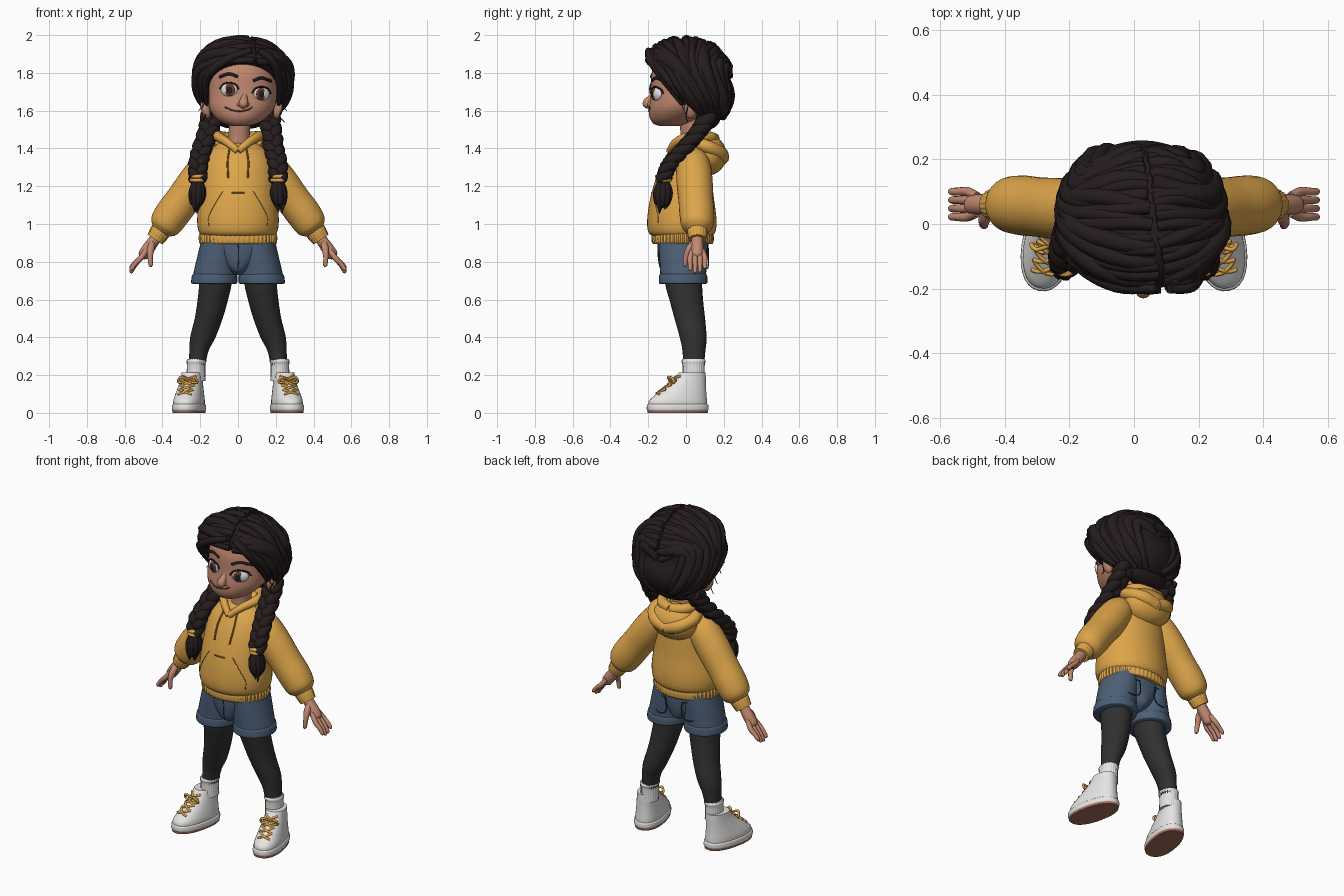
import bpy, bmesh, math, random
from math import sin, cos, pi
from mathutils import Vector, Matrix, Euler
from mathutils.bvhtree import BVHTree

random.seed(4)
if "Cube" in bpy.data.objects:
    bpy.data.objects.remove(bpy.data.objects["Cube"])


def material(name, *rgb):
    m = bpy.data.materials.new(name)
    m.use_nodes = True
    m.diffuse_color = (*rgb, 1)
    m.node_tree.nodes["Principled BSDF"].inputs["Base Color"].default_value = (*rgb, 1)
    return m


HAIR = material("dark hair", .019, .012, .012)
SKIN = material("skin", .54, .25, .165)
YELLOW = material("mustard cloth", .72, .375, .068)
SEAM = material("mustard seam", .28, .135, .022)
DENIM = material("denim", .072, .115, .18)
NAVY = material("denim seam", .025, .04, .07)
TIGHTS = material("charcoal tights", .03, .03, .031)
WHITE = material("off white", .79, .78, .77)
BROWN = material("brown rubber", .36, .15, .105)
LIPS = material("dark brown", .14, .045, .03)


def smooth(rows, steps=6):
    """Catmull-Rom samples through rows of any width."""
    rows = [Vector(r) for r in rows]
    p = [rows[0] * 2 - rows[1]] + rows + [rows[-1] * 2 - rows[-2]]
    out = []
    for a, b, c, d in zip(p, p[1:], p[2:], p[3:]):
        for k in range(steps):
            t = k / steps
            out.append(.5 * (2 * b + (c - a) * t + (2 * a - 5 * b + 4 * c - d) * t * t
                             + (3 * b - a - 3 * c + d) * t ** 3))
    return out + [rows[-1]]


def loft(rows, n=32, power=2, rib=0, ribs=30, steps=5):
    """Level rings from rows of x, y, z, x radius, y radius."""
    rings = []
    for x, y, z, rx, ry in smooth(rows, steps):
        ring = []
        for k in range(n):
            a = 2 * pi * k / n
            g = 1 + rib * cos(ribs * a)
            c, s = [math.copysign(abs(f) ** (2 / power), f) * g for f in (cos(a), sin(a))]
            ring.append(Vector((x + rx * c, y + ry * s, z)))
        rings.append(ring)
    return rings


def tube(rows, n=10, steps=5, rib=0, ribs=16):
    """Rings across a path from rows of x, y, z, radius."""
    pts = smooth(rows, steps) if steps else [Vector(r) for r in rows]
    rings, side = [], Vector((.3, 1, .2))
    for i, p in enumerate(pts):
        t = (pts[min(i + 1, len(pts) - 1)].xyz - pts[max(i - 1, 0)].xyz).normalized()
        side = (side - t * side.dot(t)).normalized()
        up = t.cross(side)
        rings.append([p.xyz + (side * cos(a) + up * sin(a)) * p[3] * (1 + rib * cos(ribs * a))
                      for a in (2 * pi * k / n for k in range(n))])
    return rings


def finish(name, bm, mat):
    bmesh.ops.recalc_face_normals(bm, faces=bm.faces)
    me = bpy.data.meshes.new(name)
    bm.to_mesh(me)
    bm.free()
    me.materials.append(mat)
    me.shade_smooth()
    me.set_sharp_from_angle(angle=math.radians(50))
    ob = bpy.data.objects.new(name, me)
    bpy.context.collection.objects.link(ob)
    return ob


def skin(name, mat, *strips):
    bm = bmesh.new()
    for rings in strips:
        vs = [[bm.verts.new(p) for p in r] for r in rings]
        n = len(vs[0])
        for a, b in zip(vs, vs[1:]):
            for k in range(n):
                bm.faces.new((a[k], a[(k + 1) % n], b[(k + 1) % n], b[k]))
        bm.faces.new(vs[0][::-1])
        bm.faces.new(vs[-1])
    return finish(name, bm, mat)


def blob(name, mat, loc, size, rot=(0, 0, 0), shape=None, seg=24):
    bm = bmesh.new()
    bmesh.ops.create_uvsphere(bm, u_segments=seg, v_segments=seg // 2, radius=1)
    if shape:
        for v in bm.verts:
            v.co = shape(v.co)
    bm.transform(Matrix.LocRotScale(Vector(loc), Euler(rot), Vector(size)))
    return finish(name, bm, mat)


def draped(ob, pts, r, lift=.0):
    """Tube laid on the front of an object through x, z points."""
    tree = BVHTree.FromPolygons([v.co for v in ob.data.vertices], [p.vertices for p in ob.data.polygons])
    rows = []
    for x, z in smooth([Vector(p) for p in pts], 5):
        hit = tree.ray_cast(Vector((x, -2, z)), Vector((0, 1, 0)))[0]
        if hit:
            rows.append((x, hit.y - lift, z, r))
    return tube(rows, 8, 0)


# Hoodie body, hem, collar and hood
hoodie = skin("hoodie_body", YELLOW, loft([
    (0, -.02, .93, .18, .15), (0, -.022, .96, .208, .178), (0, -.022, 1.03, .216, .183),
    (0, -.02, 1.15, .203, .166), (0, -.005, 1.28, .19, .14), (0, .015, 1.37, .165, .112),
    (0, .035, 1.43, .1, .08)], 48))
skin("hoodie_hem", YELLOW, loft([(0, -.018, z, .197 + d, .155 + d) for z, d in
                                 ((.895, 0), (.905, .006), (.93, .008), (.955, .002))], 192, rib=.016, ribs=48))
collar = [(0, -.088, 1.385, .018), (.06, -.05, 1.435, .022), (.11, .03, 1.465, .026),
          (.08, .12, 1.46, .03), (0, .15, 1.45, .03)]
fold = [(.1, .03, 1.44, .03), (.135, .11, 1.41, .035), (.08, .18, 1.375, .038), (0, .19, 1.35, .038)]
flip = lambda rows, s: [(s * r[0], *r[1:]) for r in rows]
skin("hood_folds", YELLOW, *[tube(flip(p, s), 14) for p in (collar, fold) for s in (-1, 1)])
blob("hood", YELLOW, (0, .115, 1.365), (.152, .1, .108))

# Pocket seams and drawstrings
pocket = [(.155, .99), (.155, 1.04), (.12, 1.11), (.08, 1.175)]
skin("pocket_seams", SEAM, draped(hoodie, [(-.035, 1.165), (.035, 1.165)], .004),
     *[draped(hoodie, flip(pocket, s), .002) for s in (-1, 1)])
skin("drawstrings", SEAM, *[draped(hoodie, [(s * .045, 1.4), (s * .055, 1.33), (s * .052, 1.245)], .005, .005)
                            for s in (-1, 1)])

# Arms, legs and shoes
for s, tag in ((-1, "right"), (1, "left")):
    skin(tag + "_sleeve", YELLOW, tube(flip([
        (.1, .035, 1.365, .06), (.15, .04, 1.315, .088), (.215, .045, 1.23, .096), (.29, .052, 1.13, .092),
        (.35, .058, 1.05, .092), (.39, .06, .99, .082), (.41, .06, .96, .05)], s), 28))
    skin(tag + "_cuff", YELLOW, tube(flip([
        (.395, .06, .985, .05), (.415, .06, .955, .053), (.44, .06, .918, .046)], s), 80, rib=.03, ribs=20))
    hand = [tube(flip([(.42, .06, .95, .03), (.45, .06, .905, .031), (.475, .06, .87, .033),
                       (.5, .06, .835, .03), (.51, .06, .82, .014)], s), 14)]
    for k in range(4):
        y, drop = .022 + .026 * k, (.012, 0, .004, .022)[k]
        hand.append(tube(flip([(.485, .035 + .017 * k, .86, .014), (.515, y, .82, .0145),
                               (.546, y, .782 + drop / 2, .0125), (.564, y, .75 + drop, .011),
                               (.569, y, .74 + drop, .005)], s)))
    hand.append(tube(flip([(.455, .045, .9, .018), (.462, .015, .865, .019), (.465, 0, .825, .014),
                           (.462, -.004, .785, .012), (.461, -.004, .773, .005)], s)))
    skin(tag + "_hand", SKIN, *hand)

    skin(tag + "_shorts_leg", DENIM, loft(flip([
        (.125, -.015, .69, .117, .122), (.122, -.015, .74, .114, .122),
        (.105, -.015, .85, .105, .128), (.095, -.015, .93, .095, .13)], s)))
    skin(tag + "_shorts_cuff", DENIM, loft(flip([
        (.126, -.015, .683, .113, .121), (.126, -.015, .69, .122, .128), (.124, -.015, .727, .12, .127),
        (.124, -.015, .735, .113, .121)], s)))
    skin(tag + "_leg", TIGHTS, loft(flip([
        (.118, -.01, .76, .09, .095), (.12, -.012, .68, .086, .097), (.135, .003, .59, .08, .088),
        (.155, .02, .5, .074, .081), (.186, .038, .4, .067, .071), (.206, .042, .33, .051, .061),
        (.218, .04, .25, .044, .055)], s)))
    skin(tag + "_sock", WHITE, loft(flip([
        (.222, .04, .17, .05, .058), (.222, .04, .25, .048, .058), (.22, .04, .272, .052, .063),
        (.22, .04, .284, .047, .057)], s), 96, rib=.02, ribs=24))

    upper = skin(tag + "_shoe", WHITE, loft([
        (0, -.045, .03, .076, .158), (0, -.043, .065, .076, .155), (0, -.025, .1, .07, .134),
        (0, .0, .14, .062, .107), (0, .022, .18, .056, .084), (0, .034, .215, .053, .07)], power=2.3))
    shoe = [upper, skin(tag + "_shoe_rim", WHITE, loft([
        (0, -.045, .012, .08, .162), (0, -.045, .02, .083, .166), (0, -.045, .04, .082, .165),
        (0, -.045, .046, .077, .16)], power=2.3)),
        skin(tag + "_shoe_sole", BROWN, loft([
            (0, -.045, 0, .079, .161), (0, -.045, .013, .081, .163)], power=2.3, steps=1))]
    laces = []
    for side in (-1, 1):
        for k in range(4):
            z = .098 + .024 * k
            laces.append(draped(upper, [(-side * .036, z), (0, z + .012), (side * .036, z + .024)], .0065, .003))
        laces.append(tube([(0, -.07, .175, .006), (side * .035, -.088, .19, .007), (side * .052, -.075, .165, .007),
                           (side * .03, -.08, .16, .006), (0, -.07, .17, .006)]))
    shoe.append(skin(tag + "_laces", YELLOW, *laces))
    for ob in shoe:
        ob.data.transform(Matrix.Translation((s * .25, 0, 0)) @ Matrix.Rotation(s * .21, 4, 'Z'))

# Shorts centre and denim seams
shorts = skin("shorts_hips", DENIM, loft([
    (0, -.015, .73, .02, .07), (0, -.015, .755, .06, .115), (0, -.015, .81, .125, .13),
    (0, -.015, .87, .185, .134), (0, -.015, .93, .19, .134)]))
skin("shorts_seams", NAVY, draped(shorts, [(0, .9), (.003, .84), (0, .76)], .003),
     *[draped(shorts, [(s * .1, .9), (s * .12, .87), (s * .165, .855)], .004, .002) for s in (-1, 1)],
     *[tube([(s * x, y, z, .003) for x, y, z in
             ((.055, .119, .87), (.055, .118, .79), (.1, .115, .765), (.145, .1, .79), (.145, .095, .87),
              (.055, .119, .87))]) for s in (-1, 1)])

# Head, neck and ears
skin("neck", SKIN, tube([(0, .035, 1.38, .066), (.005, .03, 1.45, .056), (.012, .02, 1.58, .06)], 20))
head = skin("head", SKIN, loft([
    (.012, -.09, 1.518, .035, .045), (.012, -.08, 1.53, .085, .09), (.015, -.06, 1.565, .137, .133),
    (.021, -.035, 1.62, .174, .162), (.026, -.022, 1.7, .18, .164), (.026, -.01, 1.8, .176, .172),
    (.025, 0, 1.88, .15, .15), (.025, 0, 1.94, .07, .07)], 40))
for x, tilt, tag in ((-.172, -.25, "right"), (.214, .25, "left")):
    blob(tag + "_ear", SKIN, (x, .025, 1.608), (.024, .034, .052), (0, tilt, 0))
skin("nose", SKIN, tube([(.036, -.16, 1.71, .012), (.034, -.179, 1.675, .016), (.03, -.203, 1.645, .024),
                         (.028, -.203, 1.63, .023), (.027, -.195, 1.615, .01)], 16),
     *[tube([(.028 + s * .018, -.192, 1.643, .007), (.028 + s * .021, -.194, 1.633, .012),
             (.028 + s * .018, -.188, 1.622, .006)]) for s in (-1, 1)])

# Eyes, brows and mouth
lids, brows = [], []
for s, x, y, z, turn, tag in ((-1, -.047, -.168, 1.71, -.39, "right"), (1, .125, -.156, 1.688, .5, "left")):
    blob(tag + "_eye", WHITE, (x, y, z), (.047, .02, .036), (0, 0, turn))
    blob(tag + "_iris", LIPS, (x - s * .002, y - .013, z), (.031, .01, .032), (0, 0, turn))
    blob(tag + "_pupil", HAIR, (x - s * .002, y - .019, z), (.019, .006, .021), (0, 0, turn))
    lids.append(draped(head, [(x + .05 * cos(a), z + .038 * sin(a)) for a in (.1, .8, 1.57, 2.3, 3)], .005, .006))
    brows.append(draped(head, [(x - s * .045, z + .07), (x, z + .085), (x + s * .05, z + .068)], .008, .001))
skin("eyelashes", HAIR, *lids)
skin("eyebrows", HAIR, *brows)
skin("mouth", LIPS, draped(head, [(-.068, 1.618), (-.03, 1.602), (.01, 1.597), (.05, 1.604), (.075, 1.618)], .004))

# Hair volume: full at the nape and brow, tucked inside the head around the face
MID, SIZE = Vector((.025, .01, 1.765)), Vector((.25, .225, .213))


def puff(d):
    return d * (1 + .55 * max(0, d.y) * max(0, -d.z) + .2 * max(0, -d.y) * max(0, d.z))


def tuck(d):
    d = puff(d)
    co = MID + d * SIZE
    return d * (.58 + .42 * max(0, min(1, (co.z - 1.655 + .85 * co.y) / .05)))


blob("hair_mass", HAIR, MID, SIZE, shape=tuck, seg=64)
blob("nape_hair", HAIR, (.015, .115, 1.575), (.165, .07, .075))

# Locks sweeping from the parting down to the nape, and a fringe to the ears
locks, wisps = [], []
COUNT = 24
for s in (-1, 1):
    for i in range(COUNT):
        u = i / (COUNT - 1)
        a = -1.12 + 2.6 * u
        j, fat, phase = random.uniform(-.08, .08), random.uniform(.75, 1.3), random.uniform(0, 6)
        way = smooth([(s * .035 + .25 * (1 - u), sin(a), cos(a)),
                      (s * (.9 - .5 * u), -.35 + .95 * u + j, .25 - .05 * u),
                      (s * (.75 - .58 * u), .2 + .5 * u + j, -.78 - j)], 10)
        rows = []
        for k, d in enumerate(way):
            t = k / (len(way) - 1)
            d = d + Vector((0, .05 * sin(7 * t + phase), 0))
            p = MID + puff(d.normalized()) * SIZE * (.97 + .03 * sin(9 * t + phase))
            rows.append((*p, fat * (.013 + .015 * sin(pi * (.15 + .75 * t)))))
        locks.append(tube(rows, 8, 0))
    for d in (0, .02):
        locks.append(tube([(.09 + s * .02, -.2 + d, 1.92, .016), (.06 + s * .115, -.19 + d, 1.872, .022),
                           (.025 + s * (.185 + d), -.135 + d, 1.79, .022),
                           (.025 + s * (.198 + d), -.075 + d, 1.71, .018),
                           (.025 + s * .19, -.02 + d, 1.63, .008)], 8))
    for i in range(4):
        z = 1.8 - .06 * i
        x, y = .025 + s * (.245 - .012 * i), -.05 + .02 * i
        wisps.append(tube([(x - s * .05, y + .02, z + .04, .004), (x, y, z, .004),
                           (x - s * .012, y - .01, z - .05, .003), (x + s * .012, y, z - .08, .002)], 5))
skin("hair_locks", HAIR, *locks)
skin("loose_wisps", HAIR, *wisps)

# Braids with ties and tufts
for s, tag in ((-1, "right"), (1, "left")):
    path = smooth([(.15 + .012 * s, .12, 1.58), (.165 + .01 * s, .075, 1.5), (.19, -.01, 1.4),
                   (.21, -.085, 1.32), (.213, -.12, 1.235)], 14)
    strands = []
    for ph in range(3):
        rows = []
        for k, p in enumerate(path):
            w = k / (len(path) - 1)
            q = 15 * w + ph * 2 * pi / 3
            rows.append((s * p.x + .026 * sin(q), p.y + .018 * sin(2 * q), p.z, .036 - .009 * w))
        strands.append(tube(rows, 10, 0))
    skin(tag + "_braid", HAIR, *strands)
    skin(tag + "_hair_tie", YELLOW, *[loft([(s * .213, -.12, z + d, .03 + r, .03 + r) for d, r in
                                           ((-.011, 0), (-.006, .012), (.006, .012), (.011, 0))], 20)
                                     for z in (1.232, 1.252)])
    tufts = []
    for k in range(9):
        a = 2 * pi * k / 9
        c, d = cos(a), sin(a) * 1.2
        low = random.uniform(1.05, 1.1)
        tufts.append(tube([(s * .213 + .012 * c, -.12 + .012 * d, 1.235, .014),
                           (s * .215 + .027 * c, -.122 + .027 * d, 1.17, .021),
                           (s * .22 + .022 * c, -.125 + .024 * d, 1.115, .016),
                           (s * .226 + .01 * c, -.13 + .014 * d, low, .002)], 8))
    skin(tag + "_braid_end", HAIR, *tufts)
